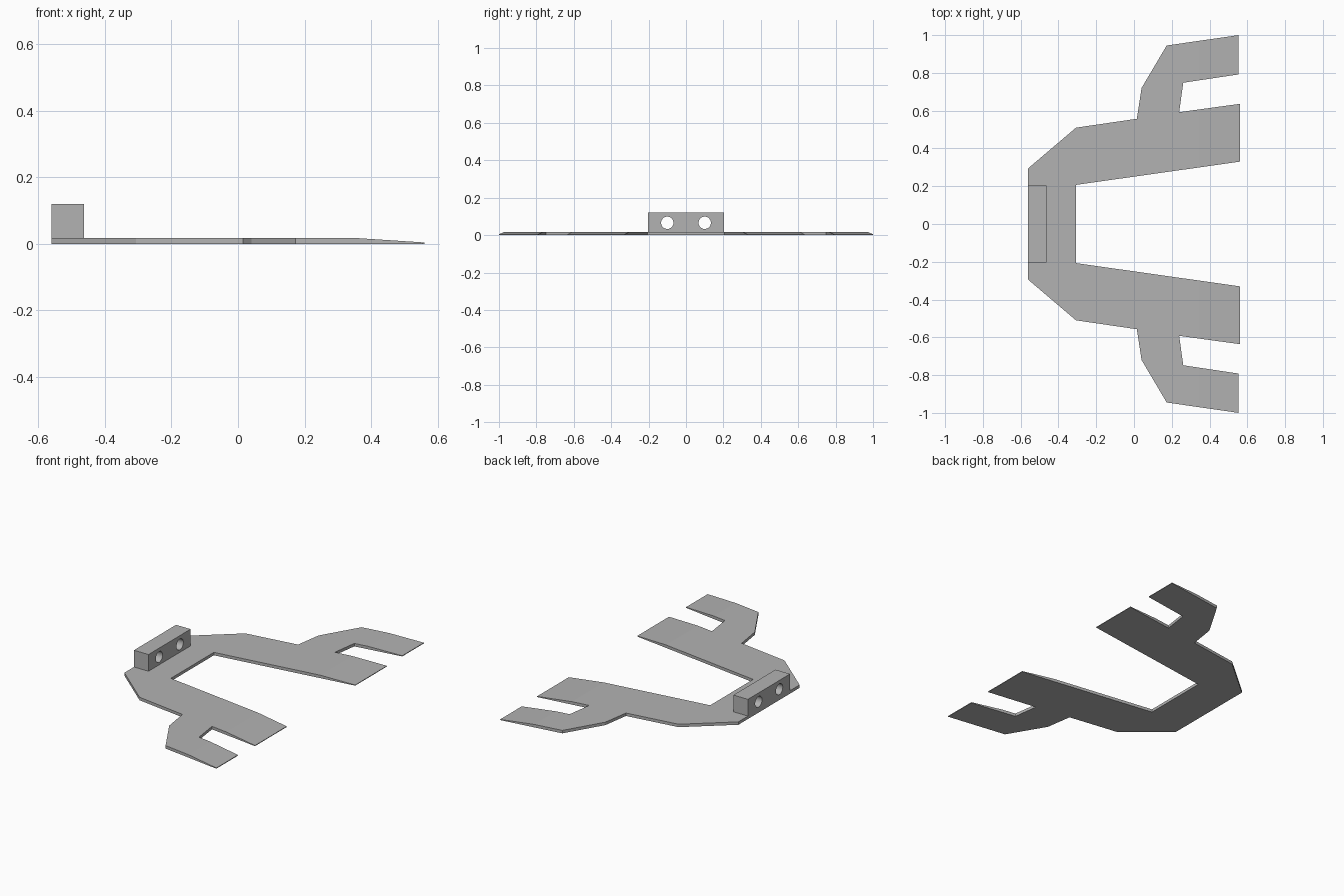
import bpy, bmesh
from math import pi

cube = bpy.data.objects.get("Cube")
if cube:
    bpy.data.objects.remove(cube, do_unlink=True)

THICK, TIP_Z = 0.018, 0.004
FOLD_X, TIP_X = 0.345, 0.56

grey = bpy.data.materials.new("plain_grey")
grey.use_nodes = True
grey.diffuse_color = (0.45, 0.45, 0.45, 1)
grey.node_tree.nodes["Principled BSDF"].inputs["Base Color"].default_value = grey.diffuse_color


def add_object(name, bm):
    bmesh.ops.recalc_face_normals(bm, faces=bm.faces)
    mesh = bpy.data.meshes.new(name)
    bm.to_mesh(mesh)
    bm.free()
    mesh.materials.append(grey)
    obj = bpy.data.objects.new(name, mesh)
    bpy.context.collection.objects.link(obj)
    return obj


# Flat forked plate: half outline, mirrored across y
half = [(-0.56, 0.295), (-0.307, 0.51), (0.015, 0.557), (0.04, 0.72),
        (0.173, 0.945), (0.554, 1.0), (0.554, 0.792), (0.261, 0.748),
        (0.239, 0.592), (0.56, 0.636), (0.56, 0.33), (-0.308, 0.207)]
outline = half + [(x, -y) for x, y in reversed(half)]
bm = bmesh.new()
base = bm.faces.new([bm.verts.new((x, y, 0)) for x, y in outline])
top = bmesh.ops.extrude_face_region(bm, geom=[base], use_keep_orig=True)
for v in top["geom"]:
    if isinstance(v, bmesh.types.BMVert):
        v.co.z = THICK

# Fold line, then thin the prongs towards their tips
bmesh.ops.bisect_plane(bm, geom=bm.verts[:] + bm.edges[:] + bm.faces[:],
                       plane_co=(FOLD_X, 0, 0), plane_no=(1, 0, 0))
for v in bm.verts:
    if v.co.z > THICK / 2 and v.co.x > FOLD_X:
        t = (v.co.x - FOLD_X) / (TIP_X - FOLD_X)
        v.co.z = THICK + (TIP_Z - THICK) * t
add_object("forked_plate", bm)

# Mounting block with two through holes
bm = bmesh.new()
bmesh.ops.create_cube(bm, size=1)
bmesh.ops.scale(bm, vec=(0.098, 0.406, 0.12 - THICK), verts=bm.verts)
bmesh.ops.translate(bm, vec=(-0.511, 0, (0.12 + THICK) / 2), verts=bm.verts)
block = add_object("mounting_block", bm)
for y in (-0.1, 0.1):
    bpy.ops.mesh.primitive_cylinder_add(vertices=32, radius=0.033, depth=0.3,
                                        location=(-0.511, y, 0.066),
                                        rotation=(0, pi / 2, 0))
    cutter = bpy.context.object
    cutter.name = "hole_cutter"
    cutter.hide_render = True
    bpy.context.view_layer.update()
    mod = block.modifiers.new("hole", 'BOOLEAN')
    mod.object = cutter
    mod.solver = 'EXACT'
    bpy.context.view_layer.objects.active = block
    bpy.ops.object.modifier_apply(modifier=mod.name)
    bpy.data.objects.remove(cutter, do_unlink=True)

# Smooth hole walls, crisp block edges
bpy.ops.object.select_all(action='DESELECT')
block.select_set(True)
bpy.context.view_layer.objects.active = block
bpy.ops.object.shade_smooth_by_angle()
